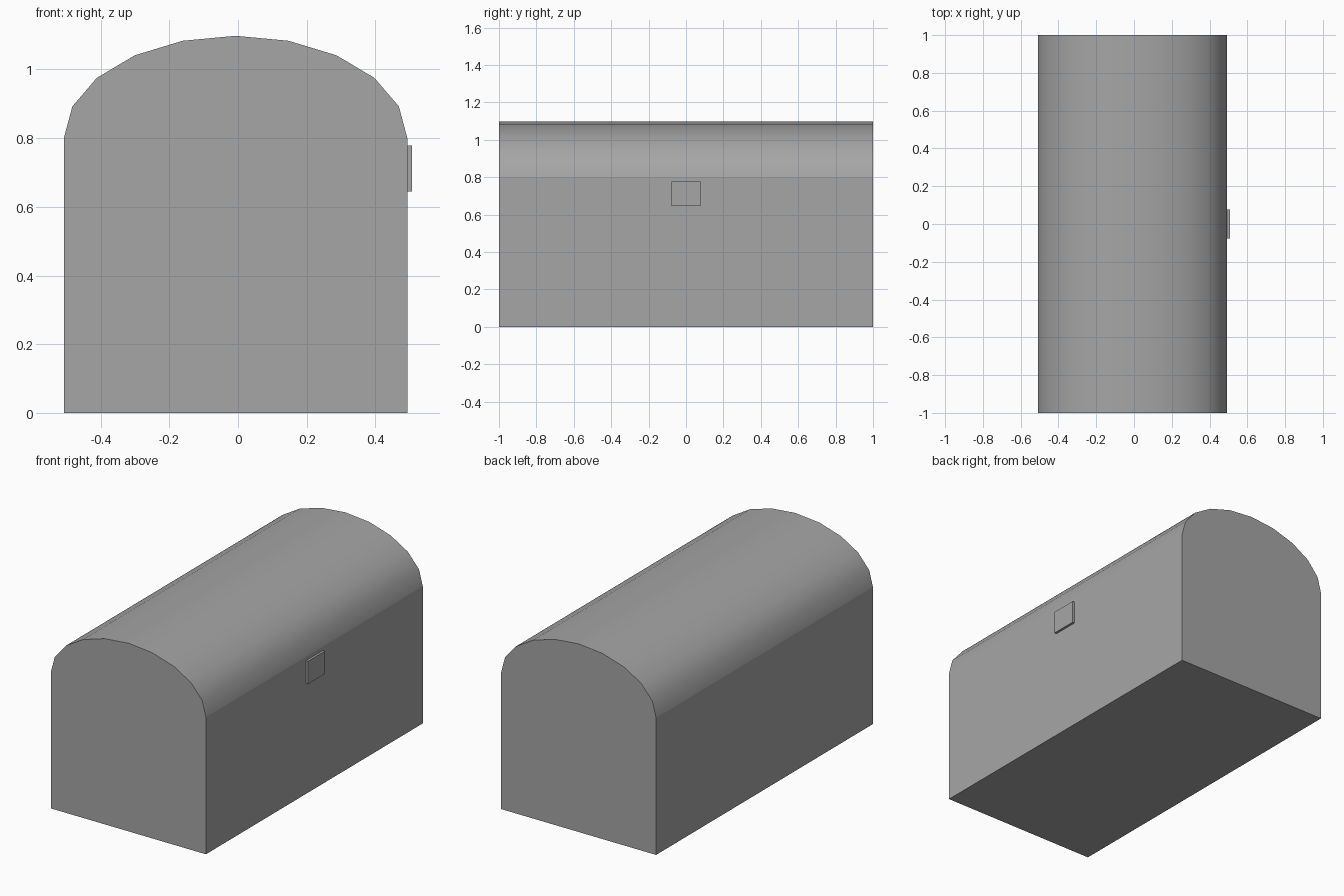
import bpy
import bmesh
import math

if "Cube" in bpy.data.objects:
    bpy.data.objects.remove(bpy.data.objects["Cube"], do_unlink=True)

CENTRE_X = -0.007   # chest is shifted slightly so the latch fits the overall width
HALF_WIDTH = 0.5
BODY_TOP = 0.8
LID_RISE = 0.298
LID_SEGMENTS = 10

GREY = (0.38, 0.38, 0.38, 1.0)
grey = bpy.data.materials.new("plain grey")
grey.diffuse_color = GREY
grey.use_nodes = True
grey.node_tree.nodes["Principled BSDF"].inputs["Base Color"].default_value = GREY


def extrude_profile(name, profile, y0, y1):
    """Extrude an x-z outline from y0 to y1 into a closed solid."""
    bm = bmesh.new()
    face = bm.faces.new([bm.verts.new((x, y0, z)) for x, z in profile])
    result = bmesh.ops.extrude_face_region(bm, geom=[face], use_keep_orig=True)
    moved = [v for v in result["geom"] if isinstance(v, bmesh.types.BMVert)]
    bmesh.ops.translate(bm, verts=moved, vec=(0, y1 - y0, 0))
    bmesh.ops.recalc_face_normals(bm, faces=bm.faces)
    mesh = bpy.data.meshes.new(name)
    bm.to_mesh(mesh)
    bm.free()
    mesh.materials.append(grey)
    obj = bpy.data.objects.new(name, mesh)
    bpy.context.collection.objects.link(obj)
    return obj


def rectangle(x0, x1, z0, z1):
    return [(x0, z0), (x1, z0), (x1, z1), (x0, z1)]


left, right = CENTRE_X - HALF_WIDTH, CENTRE_X + HALF_WIDTH

# Box body
extrude_profile("chest_body", rectangle(left, right, 0, BODY_TOP), -1, 1)

# Domed lid, half an ellipse in section
angles = [math.pi * i / LID_SEGMENTS for i in range(LID_SEGMENTS + 1)]
arch = [(CENTRE_X + HALF_WIDTH * math.cos(a), BODY_TOP + LID_RISE * math.sin(a))
        for a in angles]
lid = extrude_profile("chest_lid", arch, -1, 1)
bpy.ops.object.select_all(action="DESELECT")
lid.select_set(True)
bpy.context.view_layer.objects.active = lid
bpy.ops.object.shade_smooth_by_angle(angle=math.radians(40))

# Latch plate on the long side
extrude_profile("latch", rectangle(right - 0.005, 0.507, 0.645, 0.778), -0.078, 0.078)
